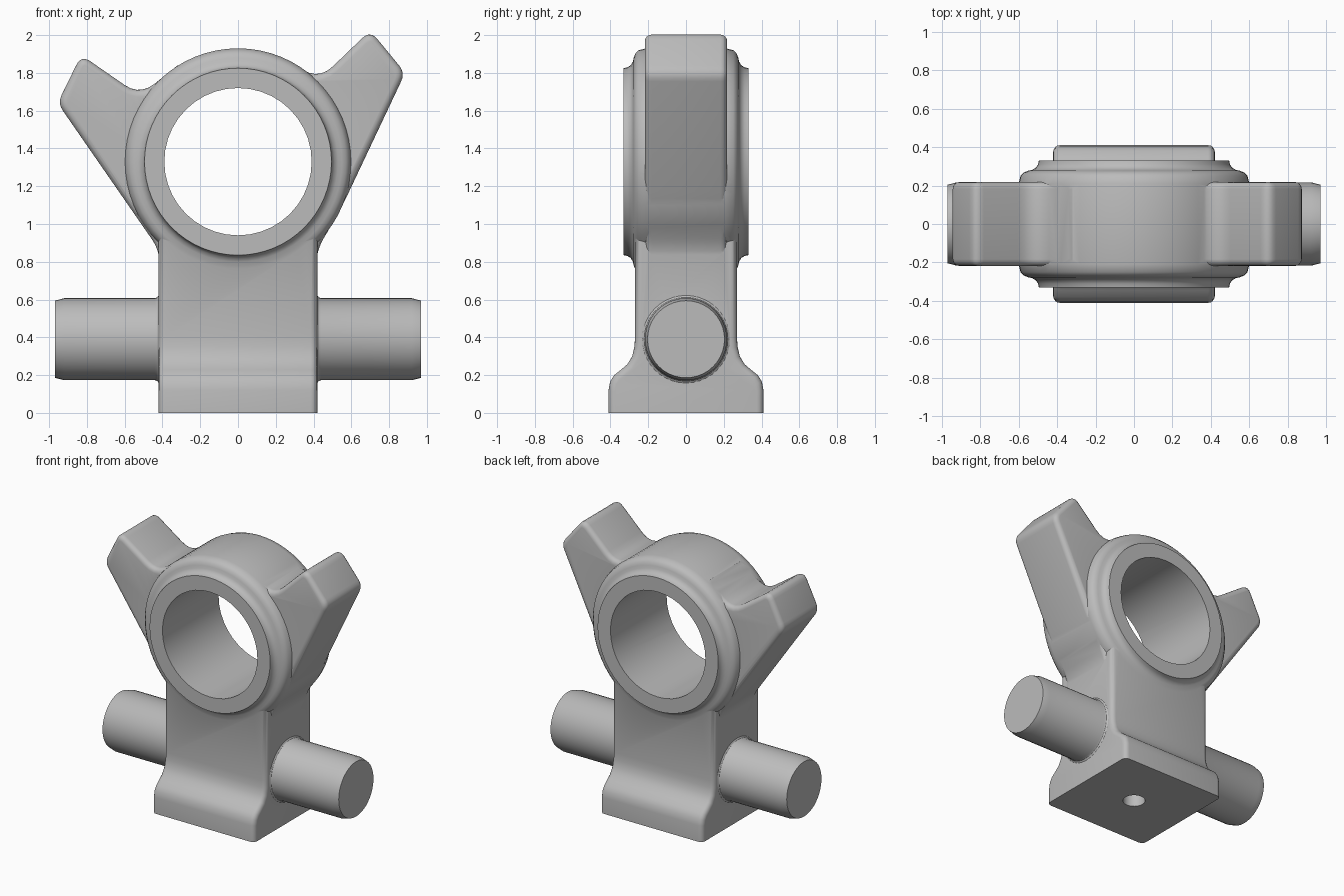
import bpy, bmesh, math
from mathutils import Vector, Matrix

if "Cube" in bpy.data.objects:
    bpy.data.objects.remove(bpy.data.objects["Cube"])

grey = bpy.data.materials.new("cast_grey")
grey.diffuse_color = (0.5, 0.5, 0.5, 1)
grey.use_nodes = True
grey.node_tree.nodes["Principled BSDF"].inputs["Base Color"].default_value = grey.diffuse_color
RING_Z = 1.33


def finish(bm, name):
    bmesh.ops.recalc_face_normals(bm, faces=bm.faces)
    me = bpy.data.meshes.new(name)
    bm.to_mesh(me)
    bm.free()
    me.materials.append(grey)
    ob = bpy.data.objects.new(name, me)
    bpy.context.collection.objects.link(ob)
    return ob


def rounded(corners, steps=5):
    """Replace each (x, z, size) corner by a smooth curve."""
    pts, n = [], len(corners)
    for i, (x, z, r) in enumerate(corners):
        p = Vector((x, z))
        if r == 0:
            pts.append(p)
            continue
        a = p + (Vector(corners[i - 1][:2]) - p).normalized() * r
        b = p + (Vector(corners[(i + 1) % n][:2]) - p).normalized() * r
        for k in range(steps + 1):
            t = k / steps
            pts.append(a * (1 - t) ** 2 + p * 2 * t * (1 - t) + b * t * t)
    return pts


def prism(name, pts, axis, half, bevel, keep_floor=False):
    """Extrude a profile symmetrically along x or y and round the cap edges."""
    bm = bmesh.new()
    place = lambda p, d: (d, p[0], p[1]) if axis == 0 else (p[0], d, p[1])
    lo = [bm.verts.new(place(p, -half)) for p in pts]
    hi = [bm.verts.new(place(p, half)) for p in pts]
    bm.faces.new(lo)
    bm.faces.new(hi[::-1])
    n = len(pts)
    for i in range(n):
        j = (i + 1) % n
        bm.faces.new((lo[i], hi[i], hi[j], lo[j]))
    bmesh.ops.recalc_face_normals(bm, faces=bm.faces)
    edges = [e for e in bm.edges
             if abs(e.verts[0].co[axis] - e.verts[1].co[axis]) < 1e-5
             and not (keep_floor and max(v.co.z for v in e.verts) < 1e-4)]
    bmesh.ops.bevel(bm, geom=edges, offset=bevel, segments=4, profile=0.5,
                    affect='EDGES', clamp_overlap=True)
    return finish(bm, name)


def lathe(name, profile, axis, centre, sides):
    """Revolve (radius, distance) points about an axis and close both ends."""
    bm = bmesh.new()
    rings = []
    for r, d in profile:
        rings.append([bm.verts.new((r * math.cos(a), r * math.sin(a), d))
                      for a in (2 * math.pi * k / sides for k in range(sides))])
    for p, q in zip(rings, rings[1:]):
        for k in range(sides):
            j = (k + 1) % sides
            bm.faces.new((p[k], p[j], q[j], q[k]))
    bm.faces.new(rings[0][::-1])
    bm.faces.new(rings[-1])
    turn = Vector((0, 0, 1)).rotation_difference(Vector(axis)).to_matrix().to_4x4()
    bmesh.ops.transform(bm, matrix=Matrix.Translation(centre) @ turn, verts=bm.verts)
    return finish(bm, name)


def combine(target, other, operation):
    mod = target.modifiers.new(operation.lower(), 'BOOLEAN')
    mod.object, mod.operation, mod.solver = other, operation, 'EXACT'
    bpy.context.view_layer.objects.active = target
    bpy.ops.object.modifier_apply(modifier=mod.name)
    bpy.data.objects.remove(other)


# Upright column with a flared foot
half = [(0.41, 0), (0.41, 0.12), (0.402, 0.165), (0.38, 0.2), (0.345, 0.228),
        (0.31, 0.258), (0.285, 0.3), (0.273, 0.35), (0.27, 0.4), (0.27, 1.0)]
column = prism("bracket_body", half + [(-y, z) for y, z in half[::-1]],
               0, 0.42, 0.035, True)

# Two arms, one web running through the ring
web = prism("arms", rounded([
    (-0.41, 0.75, 0), (0.41, 0.75, 0), (0.422, 0.87, 0.06), (0.545, 1.08, 0.1),
    (0.885, 1.80, 0.05), (0.70, 2.025, 0.06), (0.43, 1.765, 0.1),
    (0.25, 1.87, 0), (-0.32, 1.84, 0), (-0.52, 1.68, 0.1),
    (-0.83, 1.895, 0.06), (-0.955, 1.64, 0.05), (-0.422, 0.87, 0.06)]),
    1, 0.218, 0.04)

# Ring housing with raised collars and soft outer edges
side = [(0.495, 0.33), (0.499, 0.31), (0.51, 0.293), (0.53, 0.281), (0.55, 0.277),
        (0.572, 0.268), (0.59, 0.25), (0.6, 0.21)]
ring = lathe("ring", side + [(r, -d) for r, d in side[::-1]],
             (0, 1, 0), (0, 0, RING_Z), 64)

combine(column, web, 'UNION')
combine(column, ring, 'UNION')

# Side pins with chamfered tips and a small root fillet
for s in (-1, 1):
    pin = lathe("pin", [(0.232, 0.38), (0.232, 0.42), (0.222, 0.427), (0.217, 0.44),
                        (0.217, 0.92), (0.204, 0.97)], (s, 0, 0), (0, 0, 0.39), 40)
    combine(column, pin, 'UNION')

# Bore through the ring and blind hole in the foot
combine(column, lathe("bore_cutter", [(0.39, -0.6), (0.39, 0.6)],
                      (0, 1, 0), (0, 0, RING_Z), 40), 'DIFFERENCE')
combine(column, lathe("foot_hole_cutter", [(0.075, -0.1), (0.075, 0.45)],
                      (0, 0, 1), (0, 0, 0), 24), 'DIFFERENCE')

bpy.ops.object.select_all(action='DESELECT')
column.select_set(True)
bpy.context.view_layer.objects.active = column
bpy.ops.object.shade_smooth_by_angle(angle=math.radians(32))
